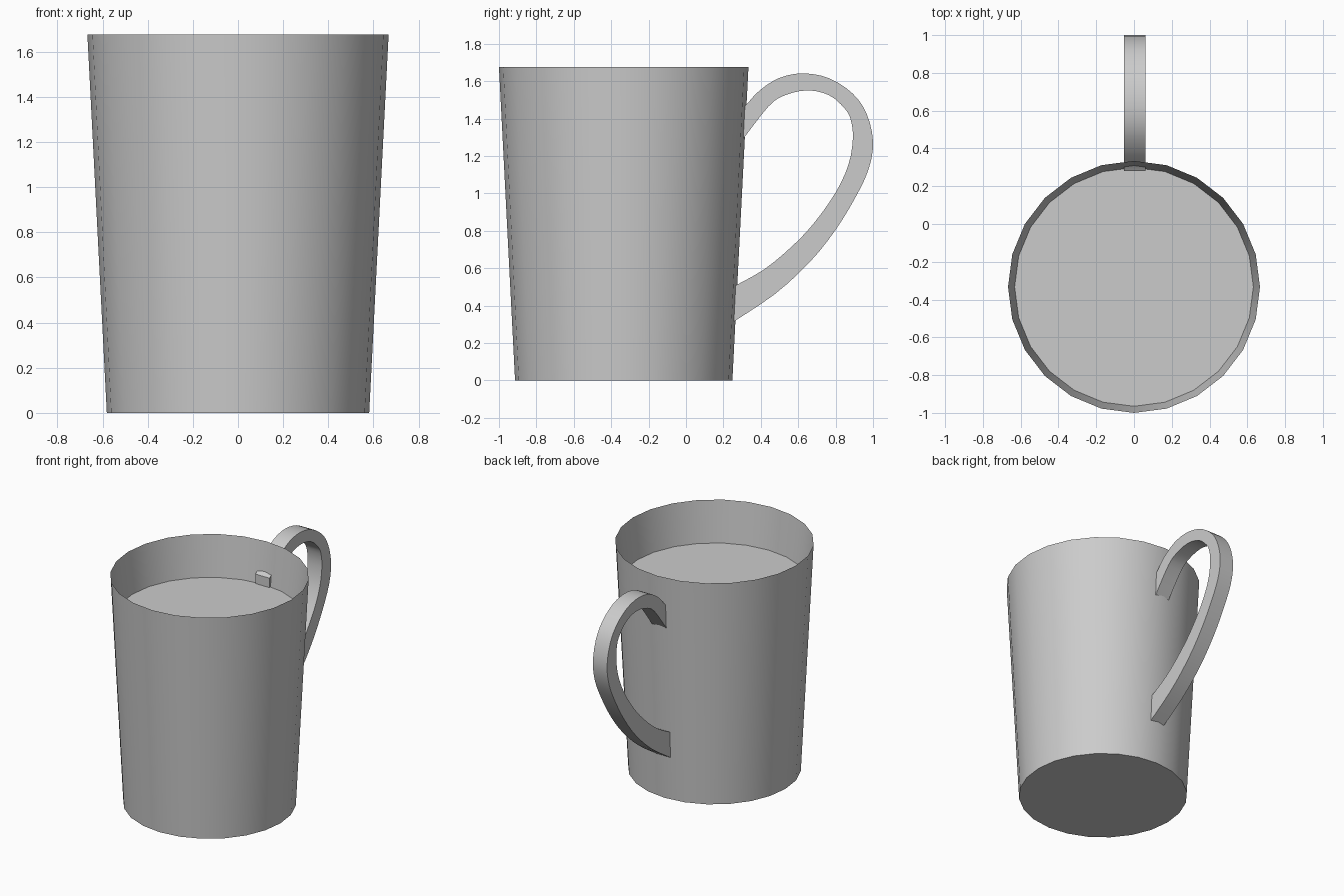
import bpy, bmesh
from math import sin, cos, pi, radians
from mathutils import Vector

if "Cube" in bpy.data.objects:
    bpy.data.objects.remove(bpy.data.objects["Cube"])

SIDES = 24
AXIS_Y = -0.333


def make_object(name, bm):
    bmesh.ops.recalc_face_normals(bm, faces=bm.faces)
    mesh = bpy.data.meshes.new(name)
    bm.to_mesh(mesh)
    bm.free()
    ob = bpy.data.objects.new(name, mesh)
    bpy.context.collection.objects.link(ob)
    bpy.ops.object.select_all(action='DESELECT')
    bpy.context.view_layer.objects.active = ob
    ob.select_set(True)
    bpy.ops.object.shade_smooth_by_angle(angle=radians(30))
    return ob


def ring(bm, r, z):
    return [bm.verts.new((r * cos(2 * pi * i / SIDES),
                          AXIS_Y + r * sin(2 * pi * i / SIDES), z)) for i in range(SIDES)]


def bridge(bm, a, b):
    n = len(a)
    for i in range(n):
        j = (i + 1) % n
        bm.faces.new((a[i], a[j], b[j], b[i]))


def catmull(pts, steps):
    pts = [Vector(p) for p in pts]
    out = []
    for i in range(len(pts) - 1):
        p0, p1, p2 = pts[max(i - 1, 0)], pts[i], pts[i + 1]
        p3 = pts[min(i + 2, len(pts) - 1)]
        for s in range(steps):
            t = s / steps
            out.append(0.5 * (2 * p1 + (p2 - p0) * t + (2 * p0 - 5 * p1 + 4 * p2 - p3) * t * t
                              + (3 * p1 - p0 - 3 * p2 + p3) * t ** 3))
    return out + [pts[-1]]


# Tapered cup: base, outer wall, sharp rim, inner wall and the filled surface inside
bm = bmesh.new()
rings = [ring(bm, r, z) for r, z in ((0.581, 0), (0.667, 1.675), (0.632, 1.37))]
for a, b in zip(rings, rings[1:]):
    bridge(bm, a, b)
bm.faces.new(rings[0])
bm.faces.new(rings[-1])
make_object("cup", bm)

# Handle: (outer y, outer z, inner y, inner z) stations swept with a flat rectangular section
stations = [
    (0.280, 1.440, 0.280, 1.260), (0.318, 1.470, 0.310, 1.297),
    (0.393, 1.550, 0.441, 1.465), (0.500, 1.618, 0.527, 1.524),
    (0.628, 1.642, 0.650, 1.551), (0.767, 1.615, 0.767, 1.524),
    (0.890, 1.535, 0.850, 1.452), (0.965, 1.428, 0.882, 1.390),
    (1.000, 1.278, 0.892, 1.290), (0.976, 1.128, 0.869, 1.155),
    (0.900, 0.968, 0.800, 1.005), (0.794, 0.797, 0.687, 0.845),
    (0.660, 0.631, 0.570, 0.720), (0.473, 0.460, 0.415, 0.592),
    (0.240, 0.305, 0.240, 0.495)]
outer = catmull([s[:2] for s in stations], 3)
inner = catmull([s[2:] for s in stations], 3)
X0, X1 = -0.054, 0.062
bm = bmesh.new()
sections = [[bm.verts.new((x, *p)) for x, p in ((X0, o), (X1, o), (X1, i), (X0, i))]
            for o, i in zip(outer, inner)]
for a, b in zip(sections, sections[1:]):
    bridge(bm, a, b)
bm.faces.new(sections[0])
bm.faces.new(sections[-1])
make_object("handle", bm)
